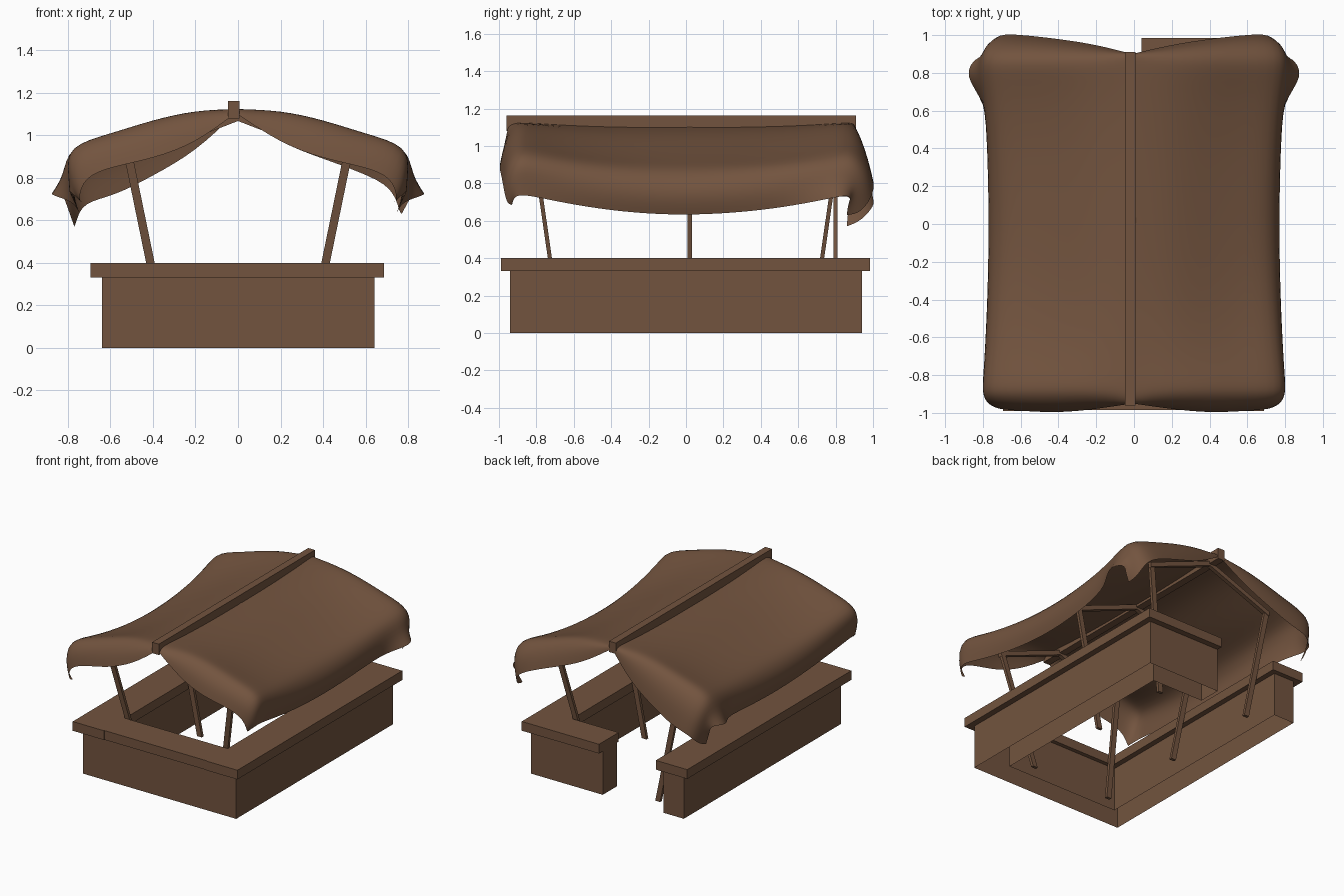
import bpy
from math import exp
from mathutils import Vector

if "Cube" in bpy.data.objects:
    bpy.data.objects.remove(bpy.data.objects["Cube"], do_unlink=True)

wood = bpy.data.materials.new("warm brown")
wood.use_nodes = True
BROWN = (0.17, 0.088, 0.049, 1)
wood.diffuse_color = BROWN
bsdf = wood.node_tree.nodes["Principled BSDF"]
bsdf.inputs["Base Color"].default_value = BROWN
bsdf.inputs["Roughness"].default_value = 0.9


def make(name, verts, faces):
    mesh = bpy.data.meshes.new(name)
    mesh.from_pydata(verts, [], faces)
    mesh.materials.append(wood)
    obj = bpy.data.objects.new(name, mesh)
    bpy.context.collection.objects.link(obj)
    return obj


BOX_FACES = [(0, 1, 3, 2), (4, 6, 7, 5), (0, 4, 5, 1),
             (2, 3, 7, 6), (0, 2, 6, 4), (1, 5, 7, 3)]


def box(name, xs, ys, zs):
    return make(name, [(x, y, z) for x in xs for y in ys for z in zs], BOX_FACES)


def strut(name, start, end, along_x, along_y, along_z):
    """Bar between two points, with end sections set by half sizes."""
    a, b = Vector(start), Vector(end)
    p = Vector((along_x, 0, along_z))
    q = Vector((0, along_y, 0))
    verts = [c + p * i + q * j for c in (a, b) for i in (-1, 1) for j in (-1, 1)]
    return make(name, verts, BOX_FACES)


# Counter walls: a hollow shell, open below and open at the back on the right
OUTLINE = [(-0.64, 0.94), (-0.64, -0.94), (0.643, -0.94), (0.643, 0.94),
           (0.04, 0.94), (0.04, 0.77), (0.47, 0.77), (0.47, -0.77),
           (-0.47, -0.77), (-0.47, 0.94)]
count = len(OUTLINE)
make("counter_walls",
     [(x, y, z) for z in (0, 0.335) for x, y in OUTLINE],
     [(i, (i + 1) % count, (i + 1) % count + count, i + count) for i in range(count)])

# Counter boards overhanging the walls
TOP = (0.33, 0.4)
box("left_counter", (0.43, 0.688), (-0.99, 0.985), TOP)
box("right_counter", (-0.693, -0.43), (-0.99, 0.975), TOP)
box("front_counter", (-0.43, 0.43), (-0.985, -0.74), TOP)
box("back_return_counter", (0.04, 0.43), (0.75, 0.985), TOP)

# Ridge beam, leaning poles and rafters
box("ridge_beam", (-0.048, 0.008), (-0.96, 0.91), (1.08, 1.162))
for side, s in (("left", 1), ("right", -1)):
    back_foot = 0.67 if s > 0 else 0.8
    for place, y0, y1 in (("front", -0.67, -0.8), ("middle", 0.02, 0.02),
                          ("back", back_foot, 0.8)):
        strut(f"{place}_{side}_pole", (s * 0.33, y0, 0), (s * 0.515, y1, 0.9),
              0.02, 0.011, 0)
        strut(f"{place}_{side}_rafter", (s * 0.53, y1, 0.88), (0, y1, 1.085),
              0, 0.015, 0.018)

# Cloth sections from ridge to side hem: at the ends and at the sagging middle
END = [(0.0, 1.125), (0.2, 1.122), (0.4, 1.08), (0.6, 1.015), (0.81, 0.955),
       (0.8, 0.82), (0.795, 0.74)]
MID = [(0.0, 1.1), (0.2, 1.072), (0.4, 0.985), (0.59, 0.915), (0.73, 0.865),
       (0.785, 0.74), (0.745, 0.63)]
FRONT_DROP = [0.02, 0.16, 0.19, 0.16, 0.15, 0.13, 0.055]
SHORT_DROP = [0.02, 0.16, 0.19, 0.19, 0.2, 0.18, 0.11]
LONG_DROP = [0.02, 0.2, 0.27, 0.3, 0.27, 0.22, 0.17]
FRONT_OUT = [-0.05, -0.08, -0.1, -0.09, -0.08, -0.06, -0.03]
BACK_OUT = [0.01, 0.06, 0.09, 0.11, 0.12, 0.05, -0.03]
PULL_IN = [0, 0, 0, 0.02, 0.08, 0.05, 0.06]
STATIONS = [-0.9, -0.82, -0.65, -0.4, -0.15, 0.1, 0.4, 0.65, 0.79, 0.89]


def cloth_row(y):
    flare = exp(-((y - 0.79) / 0.09) ** 2)
    row = []
    for i, ((xe, ze), (xm, zm)) in enumerate(zip(END, MID)):
        sag = max(0, 1 - abs(y / 0.85) ** (3 if i < 4 else 2))
        row.append(Vector((xe + (xm - xe) * sag, y, ze + (zm - ze) * sag)))
    row[-1].x += 0.12 * flare
    row[-2].x += 0.03 * flare
    return row


def hem(row, outs, drops, part):
    """Flap hanging over an end, with its corner gathered inward."""
    reach = 1 if part == 1 else 0.75
    return [p + Vector((-pull * part, out * reach, -drop * part))
            for p, out, drop, pull in zip(row, outs, drops, PULL_IN)]


def cloth(name, s, back_drop):
    body = [cloth_row(y) for y in STATIONS]
    rows = ([hem(body[0], FRONT_OUT, FRONT_DROP, part) for part in (1, 0.4)] + body +
            [hem(body[-1], BACK_OUT, back_drop, part) for part in (0.4, 1)])
    n = len(END)
    verts = [(s * p.x - 0.01 * (p.x == 0), p.y, p.z) for row in rows for p in row]
    faces = []
    for r in range(len(rows) - 1):
        for a in range(r * n, r * n + n - 1):
            quad = (a, a + 1, a + n + 1, a + n)
            faces.append(quad if s > 0 else quad[::-1])
    obj = make(name, verts, faces)
    folds = obj.modifiers.new("soft folds", "SUBSURF")
    folds.levels = folds.render_levels = 2
    folds.boundary_smooth = "PRESERVE_CORNERS"
    obj.data.polygons.foreach_set("use_smooth", [True] * len(faces))


cloth("left_canopy_cloth", 1, SHORT_DROP)
cloth("right_canopy_cloth", -1, LONG_DROP)
